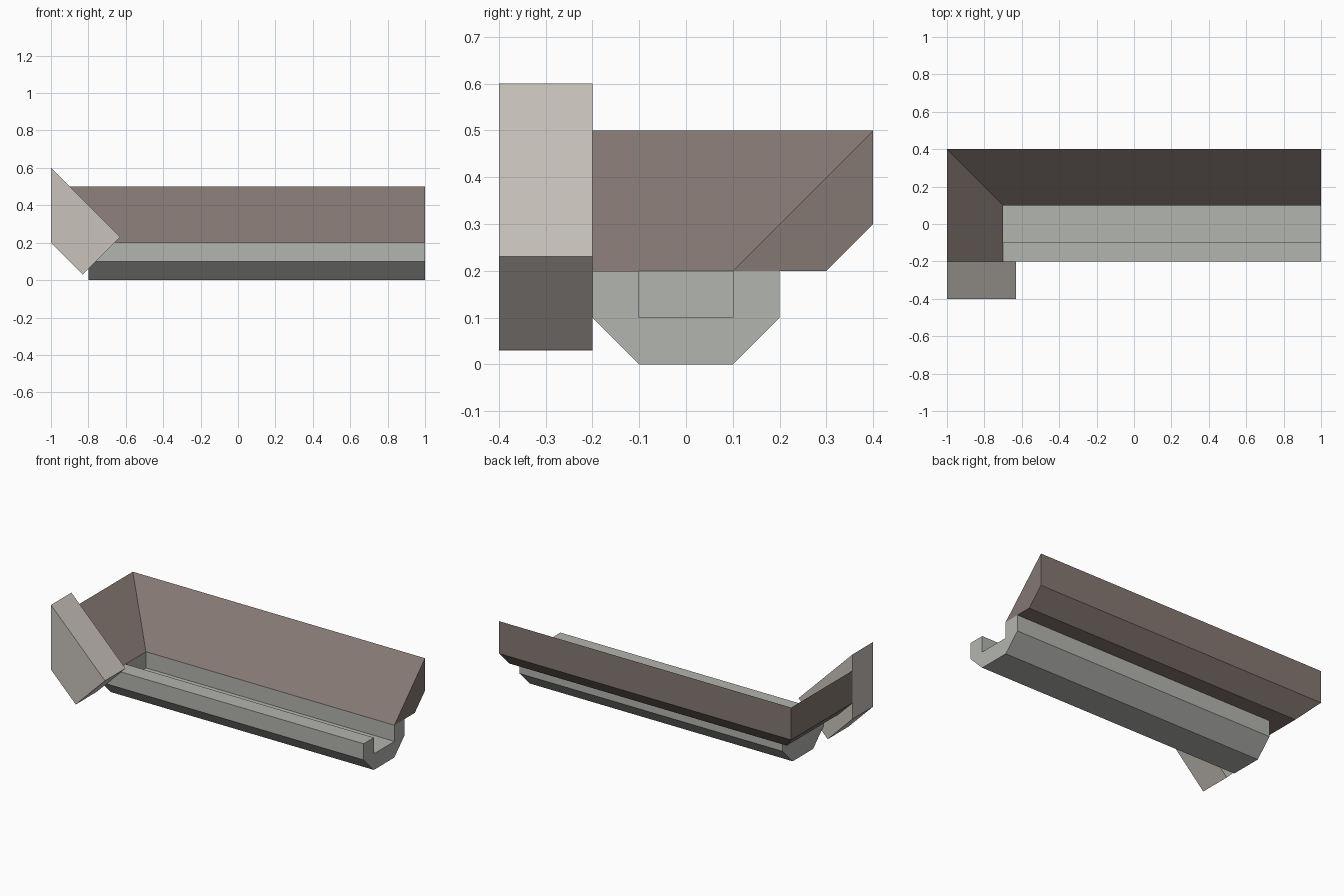
import bpy, bmesh

if "Cube" in bpy.data.objects:
    bpy.data.objects.remove(bpy.data.objects["Cube"])


def material(name, rgb):
    m = bpy.data.materials.new(name)
    m.diffuse_color = (*rgb, 1)
    m.use_nodes = True
    m.node_tree.nodes["Principled BSDF"].inputs["Base Color"].default_value = m.diffuse_color
    return m


def loft(name, rings, mat=None):
    """Solid skinned through matching rings of points, capped at both ends."""
    bm = bmesh.new()
    loops = [[bm.verts.new(p) for p in ring] for ring in rings]
    n = len(loops[0])
    for a, b in zip(loops, loops[1:]):
        for i in range(n):
            j = (i + 1) % n
            bm.faces.new((a[i], a[j], b[j], b[i]))
    bm.faces.new(loops[0])
    bm.faces.new(loops[-1])
    bmesh.ops.recalc_face_normals(bm, faces=bm.faces)
    me = bpy.data.meshes.new(name)
    bm.to_mesh(me)
    bm.free()
    ob = bpy.data.objects.new(name, me)
    bpy.context.collection.objects.link(ob)
    if mat:
        me.materials.append(mat)
    return ob


def along_x(profile, x0, x1):
    return [[(x, y, z) for y, z in profile] for x in (x0, x1)]


brown = material("brown", (0.235, 0.19, 0.17))
stone = material("warm_grey", (0.58, 0.54, 0.50))
grey = material("grey", (0.45, 0.46, 0.43))

# Chamfered trough, closed on the left and open on the right
trough = loft("trough", along_x(
    [(-.2, .2), (-.2, .1), (-.1, 0), (.1, 0), (.2, .1), (.2, .2)], -.8, 1), grey)
cutter = loft("trough_cutter", along_x(
    [(-.1, .1), (.1, .1), (.1, .3), (-.1, .3)], -.7, 1.1))
cut = trough.modifiers.new("channel", 'BOOLEAN')
cut.operation = 'DIFFERENCE'
cut.solver = 'EXACT'
cut.object = cutter
cutter.hide_render = True
cutter.display_type = 'WIRE'

# Sloped rim along the back and left, mitred at the corner
rim = [(0, .2), (.2, .2), (.3, .3), (.3, .5)]
loft("sloped_rim", [
    [(1, .1 + o, z) for o, z in rim],
    [(-.7 - o, .1 + o, z) for o, z in rim],
    [(-.7 - o, -.2, z) for o, z in rim]], brown)

# Slanted end block at the front left
block = [(-1, .6), (-1, .2), (-.83, .03), (-.63, .23)]
loft("end_block", [[(x, y, z) for x, z in block] for y in (-.4, -.2)], stone)
